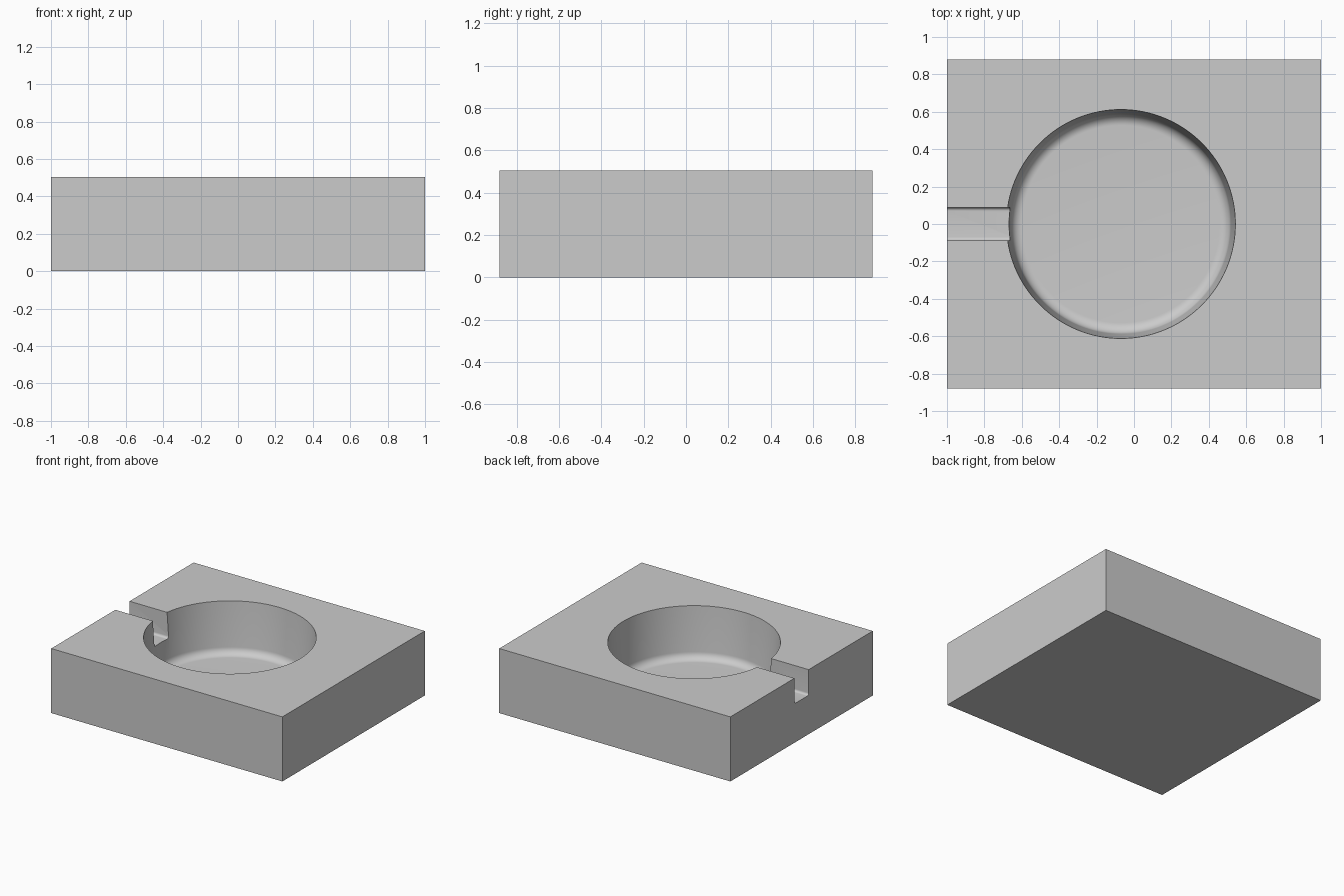
import bpy, bmesh
from math import sin, cos, tan, pi, radians

LENGTH, WIDTH, HEIGHT = 2.0, 1.76, 0.505
BOWL_X, BOWL_R, BOWL_FLOOR, BOWL_FILLET = -0.07, 0.612, 0.1, 0.06
DRAFT = radians(4)
SLOT_HALF, SLOT_FLOOR, SLOT_FILLET = 0.088, 0.305, 0.018
OVER = 0.1  # cutters reach past the block

cube = bpy.data.objects.get("Cube")
if cube:
    bpy.data.objects.remove(cube, do_unlink=True)

grey = bpy.data.materials.new("light grey")
grey.use_nodes = True
colour = (0.6, 0.6, 0.6, 1)
grey.diffuse_color = colour
grey.node_tree.nodes["Principled BSDF"].inputs["Base Color"].default_value = colour


def make_object(name, bm):
    bmesh.ops.recalc_face_normals(bm, faces=bm.faces)
    mesh = bpy.data.meshes.new(name)
    bm.to_mesh(mesh)
    bm.free()
    mesh.materials.append(grey)
    obj = bpy.data.objects.new(name, mesh)
    bpy.context.collection.objects.link(obj)
    return obj


def fillet(cx, cz, r, end, steps):
    """Arc from straight down round to the wall."""
    angles = [-pi / 2 + (end + pi / 2) * i / steps for i in range(steps + 1)]
    return [(cx + r * cos(a), cz + r * sin(a)) for a in angles]


def lathe(name, profile, segments, x):
    bm = bmesh.new()
    rings = [[bm.verts.new((x + r * cos(2 * pi * i / segments),
                            r * sin(2 * pi * i / segments), z))
              for i in range(segments)] for r, z in profile]
    for low, high in zip(rings, rings[1:]):
        for i in range(segments):
            j = (i + 1) % segments
            bm.faces.new((low[i], low[j], high[j], high[i]))
    bm.faces.new(rings[0])
    bm.faces.new(rings[-1])
    return make_object(name, bm)


def extrude_x(name, outline, x0, x1):
    bm = bmesh.new()
    face = bm.faces.new([bm.verts.new((x0, y, z)) for y, z in outline])
    out = bmesh.ops.extrude_face_region(bm, geom=[face])["geom"]
    verts = [v for v in out if isinstance(v, bmesh.types.BMVert)]
    bmesh.ops.translate(bm, verts=verts, vec=(x1 - x0, 0, 0))
    return make_object(name, bm)


# Solid block
bm = bmesh.new()
bmesh.ops.create_cube(bm, size=1)
bmesh.ops.scale(bm, verts=bm.verts, vec=(LENGTH, WIDTH, HEIGHT))
bmesh.ops.translate(bm, verts=bm.verts, vec=(0, 0, HEIGHT / 2))
block = make_object("recessed_block", bm)


# Round recess with drafted wall and filleted floor
def wall(z):
    return BOWL_R - (HEIGHT - z) * tan(DRAFT)


cz = BOWL_FLOOR + BOWL_FILLET
cx = wall(cz - BOWL_FILLET * sin(DRAFT)) - BOWL_FILLET * cos(DRAFT)
profile = fillet(cx, cz, BOWL_FILLET, -DRAFT, 10)
profile.append((wall(HEIGHT + OVER), HEIGHT + OVER))
bowl_cutter = lathe("bowl_cutter", profile, 128, BOWL_X)

# Open slot from the recess to the right side
side = fillet(SLOT_HALF - SLOT_FILLET, SLOT_FLOOR + SLOT_FILLET, SLOT_FILLET, 0, 6)
side.append((SLOT_HALF, HEIGHT + OVER))
outline = side + [(-y, z) for y, z in reversed(side)]
slot_cutter = extrude_x("slot_cutter", outline, -LENGTH / 2 - OVER, BOWL_X)

# Cut both and drop the cutters
bpy.ops.object.select_all(action="DESELECT")
block.select_set(True)
bpy.context.view_layer.objects.active = block
for cutter in (bowl_cutter, slot_cutter):
    cutter.hide_render = True
    mod = block.modifiers.new(cutter.name, "BOOLEAN")
    mod.operation, mod.solver, mod.object = "DIFFERENCE", "EXACT", cutter
    bpy.ops.object.modifier_apply(modifier=mod.name)
    bpy.data.objects.remove(cutter, do_unlink=True)

bpy.ops.object.shade_smooth_by_angle(angle=radians(30))
